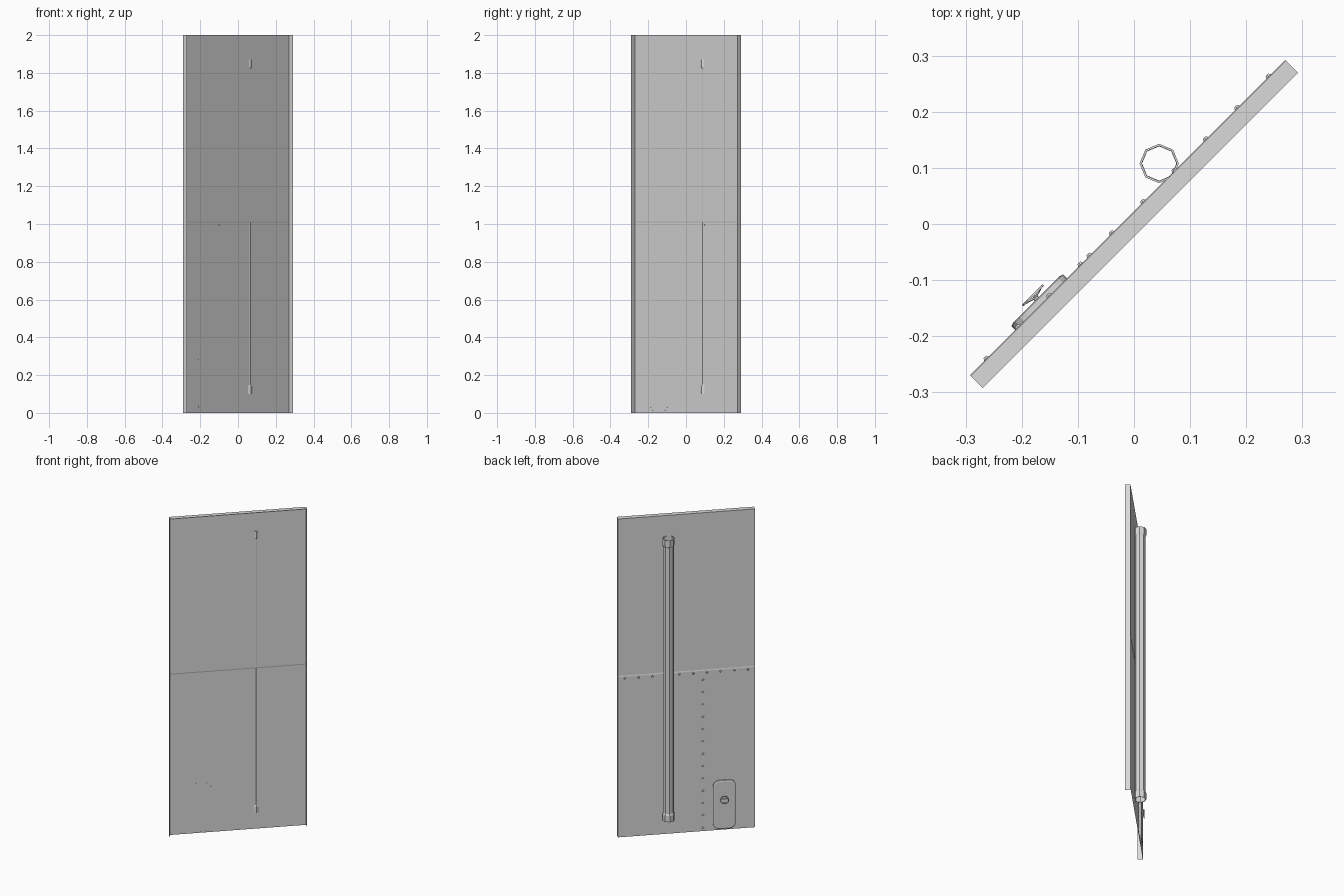
import bpy, bmesh, math
from mathutils import Matrix, Vector

cube = bpy.data.objects.get("Cube")
if cube:
    bpy.data.objects.remove(cube, do_unlink=True)

# Everything is built facing +y, then turned to stand diagonally
TURN = Matrix.Rotation(math.radians(45), 4, 'Z')
OUT = Matrix.Rotation(math.radians(-90), 4, 'X')   # local z -> +y
BACK = 0.016


def material(name, rgb):
    m = bpy.data.materials.new(name)
    m.use_nodes = True
    m.diffuse_color = (*rgb, 1)
    m.node_tree.nodes["Principled BSDF"].inputs["Base Color"].default_value = (*rgb, 1)
    return m


grey = material("plain grey metal", (0.7, 0.7, 0.7))


def finish(name, bm):
    mesh = bpy.data.meshes.new(name)
    bm.transform(TURN)
    bm.to_mesh(mesh)
    bm.free()
    mesh.materials.append(grey)
    ob = bpy.data.objects.new(name, mesh)
    bpy.context.collection.objects.link(ob)
    return ob


def add_disc(bm, x, y, z, r1, r2, depth, sides):
    m = Matrix.Translation((x, y + depth / 2, z)) @ OUT
    bmesh.ops.create_cone(bm, cap_ends=True, segments=sides, radius1=r1,
                          radius2=r2, depth=depth, matrix=m)


def loft(bm, rings, closed=False):
    rings = [[bm.verts.new(p) for p in ring] for ring in rings]
    pairs = list(zip(rings, rings[1:]))
    if closed:
        pairs.append((rings[-1], rings[0]))
    for a, b in pairs:
        for i in range(len(a)):
            j = (i + 1) % len(a)
            bm.faces.new((a[i], a[j], b[j], b[i]))
    return rings


# Wall shell, open at the front and bottom, with a lapped seam at mid height
bm = bmesh.new()
section = [(-BACK, 2), (0.0145, 2), (0.0145, 1.014), (BACK, 1.007), (BACK, 0), (-BACK, 0)]
ends = [[bm.verts.new((x, y, z)) for y, z in section] for x in (-0.397, 0.397)]
for i in range(4):
    bm.faces.new((ends[0][i], ends[1][i], ends[1][i + 1], ends[0][i + 1]))
bm.faces.new(ends[0])
bm.faces.new(ends[1][::-1])
bmesh.ops.recalc_face_normals(bm, faces=bm.faces)
if max(bm.faces, key=lambda f: f.calc_center_median().z).normal.z < 0:
    bmesh.ops.reverse_faces(bm, faces=bm.faces)
finish("wall", bm)

# Rivets along the seam and down the vertical joint
spots = [((i - 4.5) * 0.079, 0.995) for i in range(10)]
spots += [(-0.096, 0.02 + 0.0775 * i) for i in range(13)]
bm = bmesh.new()
for x, z in spots:
    add_disc(bm, x, BACK - 0.0003, z, 0.007, 0.004, 0.0045, 6)
finish("rivets", bm)

# Open pipe with a thicker collar at each end
bm = bmesh.new()
half = [(0.031, 0.1), (0.035, 0.1), (0.035, 0.14), (0.0305, 0.15)]
profile = half + [(r, 1.97 - z) for r, z in reversed(half)]
loft(bm, [[(0.108 + r * math.cos(k * math.pi / 4), 0.0445 + r * math.sin(k * math.pi / 4), z)
           for k in range(8)] for r, z in profile])
finish("pipe", bm)


# Rounded hatch plate with a bevelled rim
def rounded(inset, y, r=0.035, cx=-0.218, cz=0.161, w=0.065, h=0.152):
    pts = []
    for k, (sx, sz) in enumerate(((1, 1), (-1, 1), (-1, -1), (1, -1))):
        for s in range(5):
            a = (k + s / 4) * math.pi / 2
            pts.append((cx + sx * (w - r) + (r - inset) * math.cos(a), y,
                        cz + sz * (h - r) + (r - inset) * math.sin(a)))
    return pts


bm = bmesh.new()
rings = loft(bm, [rounded(0, BACK - 0.0003), rounded(0, 0.026), rounded(0.007, 0.028)])
bm.faces.new(rings[-1])
bmesh.ops.recalc_face_normals(bm, faces=bm.faces)
if max(bm.faces, key=lambda f: f.calc_area()).normal.y < 0:
    bmesh.ops.reverse_faces(bm, faces=bm.faces)
finish("hatch", bm)

# Hatch handwheel: rim, three dished spokes and an axle
bm = bmesh.new()
hub = Matrix.Translation((-0.217, 0.0375, 0.195)) @ OUT
rim = []
for k in range(12):
    a = k * math.tau / 12
    rim.append([hub @ Vector((r * math.cos(a), r * math.sin(a), z))
                for r, z in ((0.026, -0.002), (0.026, 0.002), (0.021, 0.002), (0.021, -0.002))])
loft(bm, rim, closed=True)
for k in range(3):
    m = hub @ Matrix.Rotation(math.radians(90 + 120 * k), 4, 'Z')
    m = m @ Matrix.Translation((0.012, 0, -0.003)) @ Matrix.Rotation(-0.25, 4, 'Y')
    bmesh.ops.create_cube(bm, size=1, matrix=m @ Matrix.Diagonal((0.023, 0.005, 0.003, 1)))
add_disc(bm, -0.217, 0.026, 0.195, 0.005, 0.005, 0.008, 8)
bmesh.ops.recalc_face_normals(bm, faces=bm.faces)
finish("handwheel", bm)
